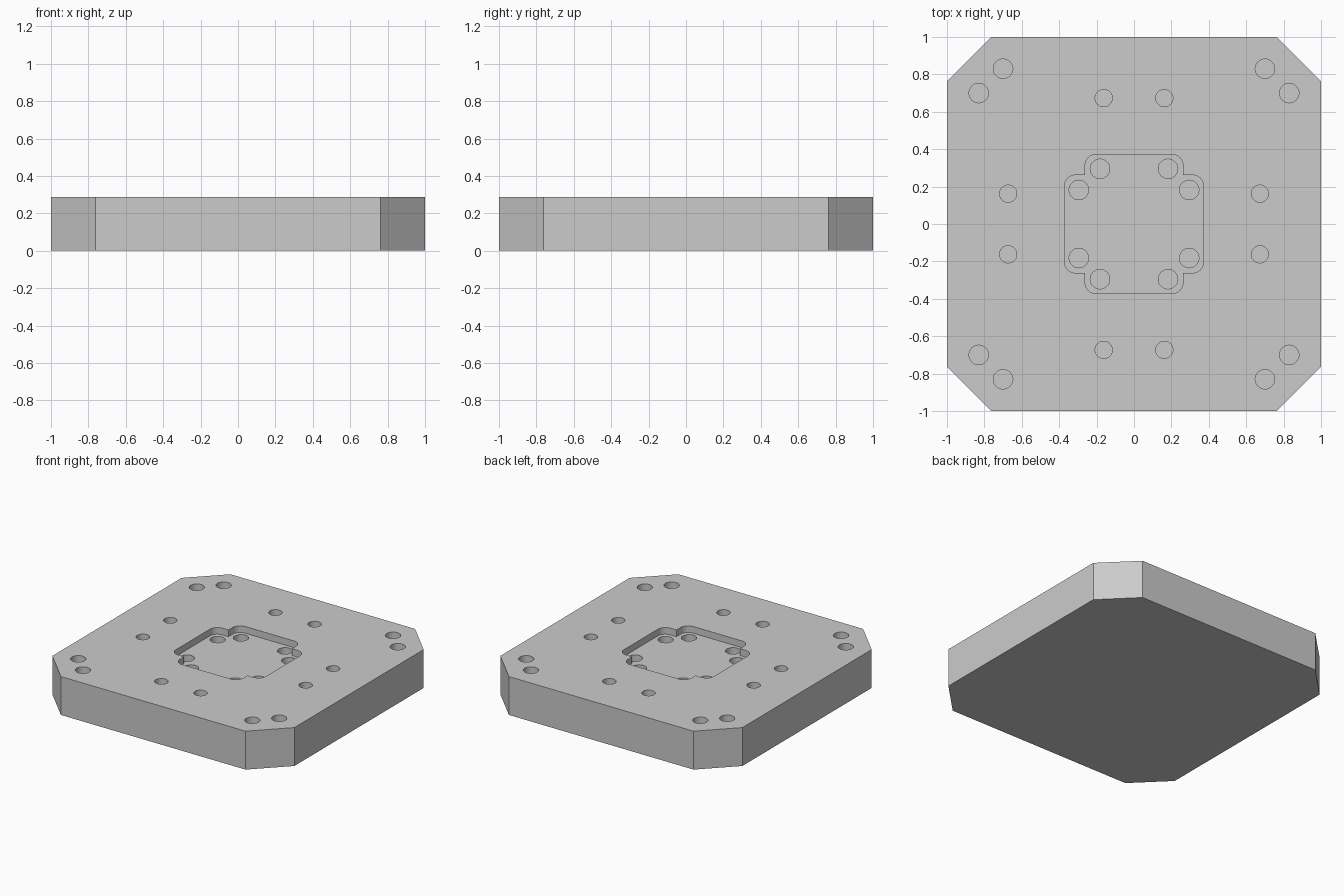
import bpy, bmesh, math

HEIGHT = 0.287
POCKET_FLOOR = HEIGHT - 0.05
HOLE_DEPTH = 0.14

cube = bpy.data.objects.get("Cube")
if cube:
    bpy.data.objects.remove(cube, do_unlink=True)

grey = bpy.data.materials.new("light grey")
grey.use_nodes = True
colour = (0.6, 0.6, 0.6, 1)
grey.diffuse_color = colour
grey.node_tree.nodes["Principled BSDF"].inputs["Base Color"].default_value = colour


def quarter_turns(points):
    """Repeat points four times around the centre."""
    result, turned = [], list(points)
    for _ in range(4):
        result += turned
        turned = [(-y, x) for x, y in turned]
    return result


def arc(cx, cy, radius, start, end, steps):
    angles = [math.radians(start + (end - start) * i / steps) for i in range(steps + 1)]
    return [(cx + radius * math.cos(a), cy + radius * math.sin(a)) for a in angles]


def add_prism(bm, outline, bottom, top):
    low = [bm.verts.new((x, y, bottom)) for x, y in outline]
    high = [bm.verts.new((x, y, top)) for x, y in outline]
    bm.faces.new(low[::-1])
    bm.faces.new(high)
    n = len(outline)
    for i in range(n):
        j = (i + 1) % n
        bm.faces.new((low[i], low[j], high[j], high[i]))


def finish(name, bm):
    mesh = bpy.data.meshes.new(name)
    bm.to_mesh(mesh)
    bm.free()
    mesh.materials.append(grey)
    obj = bpy.data.objects.new(name, mesh)
    bpy.context.collection.objects.link(obj)
    return obj


# Square plate with chamfered corners
bm = bmesh.new()
add_prism(bm, quarter_turns([(1, -0.763), (1, 0.763)]), 0, HEIGHT)
plate = finish("plate", bm)

# Cross-shaped pocket with rounded outer corners
reach, arm, radius = 0.372, 0.262, 0.06
outline = quarter_turns(
    arc(reach - radius, -arm + radius, radius, -90, 0, 8)
    + arc(reach - radius, arm - radius, radius, 0, 90, 8)
    + [(arm, arm)])
bm = bmesh.new()
add_prism(bm, outline, POCKET_FLOOR, HEIGHT + 0.1)
pocket_cutter = finish("pocket_cutter", bm)

# Blind holes: corner pairs, edge pairs and pocket pairs
bm = bmesh.new()
for x, y, radius, surface in [
        (0.70, 0.83, 0.052, HEIGHT),
        (0.162, 0.673, 0.046, HEIGHT),
        (0.182, 0.295, 0.052, POCKET_FLOOR)]:
    for cx, cy in quarter_turns([(x, y), (-x, y)]):
        circle = arc(cx, cy, radius, 0, 360, 40)[:-1]
        add_prism(bm, circle, surface - HOLE_DEPTH, HEIGHT + 0.05)
hole_cutter = finish("hole_cutter", bm)

# Cut the pocket and the holes
for cutter in (pocket_cutter, hole_cutter):
    cutter.hide_render = True
    cutter.hide_viewport = True
    cut = plate.modifiers.new(cutter.name, 'BOOLEAN')
    cut.operation = 'DIFFERENCE'
    cut.solver = 'EXACT'
    cut.object = cutter

# Bake the cuts and smooth the hole walls
depsgraph = bpy.context.evaluated_depsgraph_get()
plate.data = bpy.data.meshes.new_from_object(plate.evaluated_get(depsgraph))
plate.modifiers.clear()
for cutter in (pocket_cutter, hole_cutter):
    bpy.data.objects.remove(cutter, do_unlink=True)
bpy.ops.object.select_all(action='DESELECT')
plate.select_set(True)
bpy.context.view_layer.objects.active = plate
bpy.ops.object.shade_smooth_by_angle(angle=math.radians(30))
